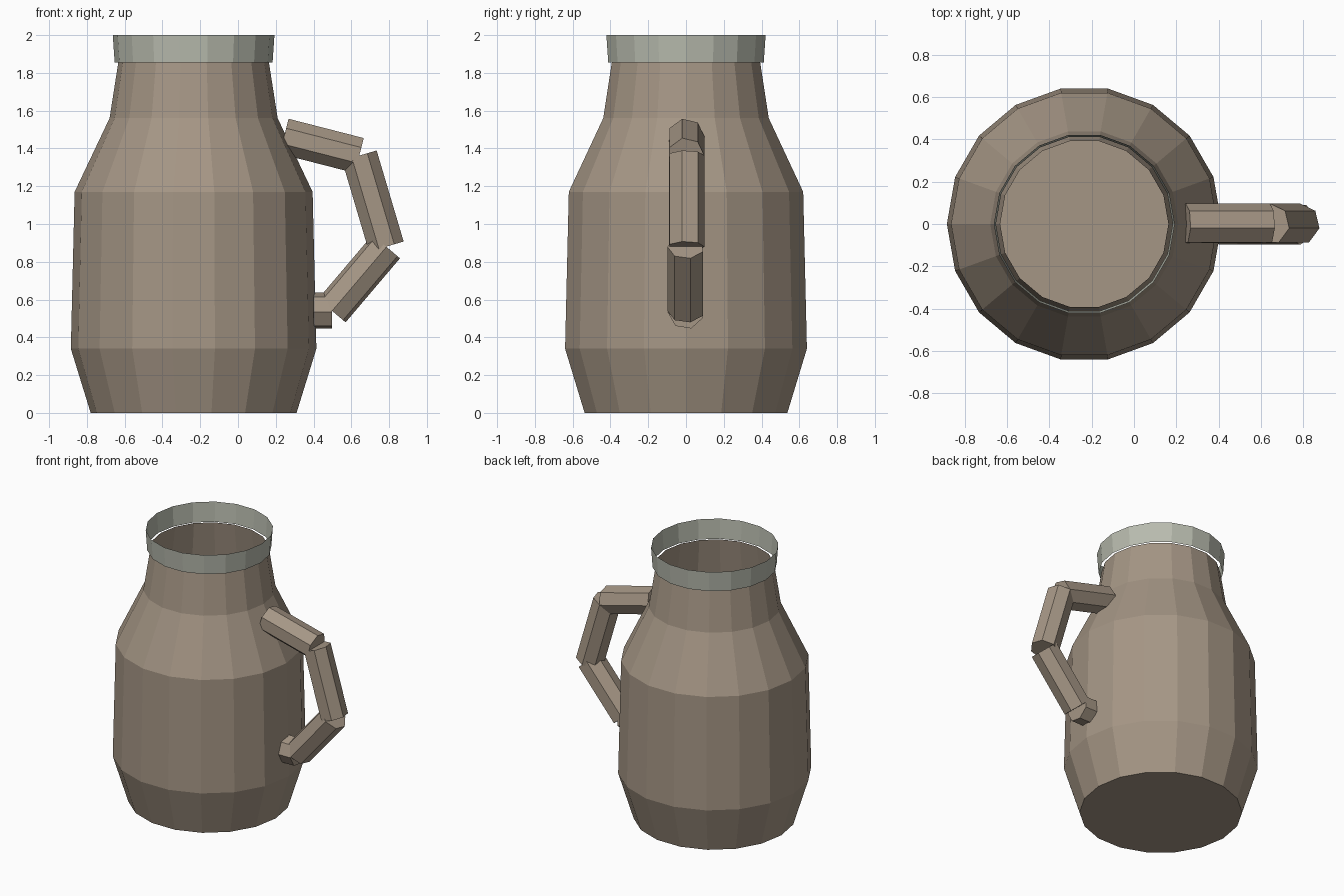
import bpy, math
from mathutils import Vector

cube = bpy.data.objects.get("Cube")
if cube:
    bpy.data.objects.remove(cube, do_unlink=True)


def make_material(name, color):
    mat = bpy.data.materials.new(name)
    mat.use_nodes = True
    mat.diffuse_color = color
    mat.node_tree.nodes["Principled BSDF"].inputs["Base Color"].default_value = color
    return mat


clay = make_material("brown clay", (0.376, 0.305, 0.235, 1))
glaze = make_material("pale grey glaze", (0.485, 0.503, 0.429, 1))


def add_object(name, verts, faces, mat):
    mesh = bpy.data.meshes.new(name)
    mesh.from_pydata(verts, [], faces)
    mesh.materials.append(mat)
    mesh.update()
    obj = bpy.data.objects.new(name, mesh)
    bpy.context.collection.objects.link(obj)
    return obj


def bridge(rings, sides):
    """Quads joining consecutive rings of vertices."""
    return [(r * sides + i, r * sides + (i + 1) % sides,
             (r + 1) * sides + (i + 1) % sides, (r + 1) * sides + i)
            for r in range(rings - 1) for i in range(sides)]


def lathe(name, profile, mat, closed_bottom, sides=18, center_x=-0.235):
    verts = []
    for radius, z in profile:
        for i in range(sides):
            a = math.tau * i / sides
            verts.append((center_x + radius * math.cos(a), radius * math.sin(a), z))
    faces = bridge(len(profile), sides)
    if closed_bottom:
        faces.append(tuple(reversed(range(sides))))
    return add_object(name, verts, faces, mat)


def handle_bar(name, start, end, twist, sides=7, radius=0.098):
    """Straight capped prism; twist is measured from the outward normal."""
    p, q = Vector((start[0], 0, start[1])), Vector((end[0], 0, end[1]))
    side = Vector((0, 1, 0))
    outward = side.cross((p - q).normalized()) * -1
    verts = []
    for point in (p, q):
        for i in range(sides):
            a = math.radians(twist) + math.tau * i / sides
            verts.append(point + radius * (math.cos(a) * outward + math.sin(a) * side))
    faces = [tuple(reversed(f)) for f in bridge(2, sides)]
    faces += [tuple(range(sides)), tuple(reversed(range(sides, 2 * sides)))]
    return add_object(name, verts, faces, mat=clay)


# Open jug body and the separate band around its mouth
lathe("jug_body", [(0.545, 0), (0.65, 0.34), (0.63, 1.17), (0.445, 1.56), (0.398, 1.86)],
      clay, True)
lathe("rim_band", [(0.418, 1.855), (0.428, 2.0)], glaze, False)

# Handle made of four straight bars
joints = [(0.244, 1.464), (0.642, 1.362), (0.785, 0.88), (0.497, 0.541), (0.4, 0.541)]
names = ["handle_top", "handle_grip", "handle_lower", "handle_foot"]
for name, start, end, twist in zip(names, joints, joints[1:], (-14, -14, 12, 9)):
    bar = handle_bar(name, start, end, twist)
    # Keep every face pointing outward
    middle = sum((v.co for v in bar.data.vertices), Vector()) / len(bar.data.vertices)
    face = bar.data.polygons[0]
    if face.normal.dot(face.center - middle) < 0:
        bar.data.flip_normals()
